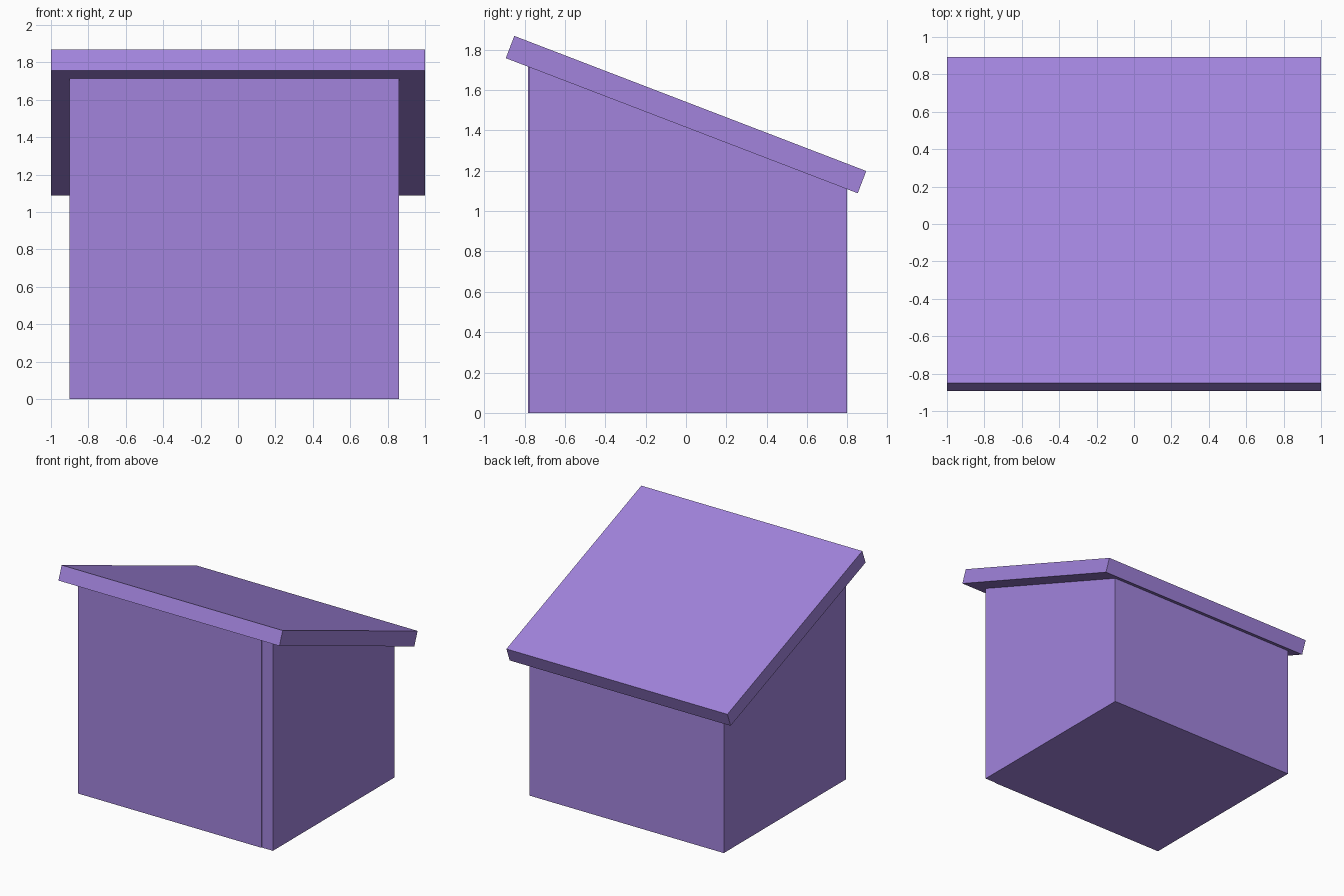
import bpy, bmesh, math

if "Cube" in bpy.data.objects:
    bpy.data.objects.remove(bpy.data.objects["Cube"])

mat = bpy.data.materials.new("purple")
mat.diffuse_color = (0.36, 0.23, 0.72, 1)
mat.use_nodes = True
mat.node_tree.nodes["Principled BSDF"].inputs["Base Color"].default_value = mat.diffuse_color


def extrude_x(name, profile, x0, x1):
    """Extrude a (y, z) profile from x0 to x1."""
    bm = bmesh.new()
    face = bm.faces.new([bm.verts.new((x0, y, z)) for y, z in profile])
    ext = bmesh.ops.extrude_face_region(bm, geom=[face])
    verts = [g for g in ext["geom"] if isinstance(g, bmesh.types.BMVert)]
    bmesh.ops.translate(bm, verts=verts, vec=(x1 - x0, 0, 0))
    bmesh.ops.recalc_face_normals(bm, faces=bm.faces)
    me = bpy.data.meshes.new(name)
    bm.to_mesh(me)
    bm.free()
    me.materials.append(mat)
    ob = bpy.data.objects.new(name, me)
    bpy.context.collection.objects.link(ob)
    return ob


SLOPE = math.radians(21)


def underside(y):
    return 1.415 - math.tan(SLOPE) * y


def wall(name, x0, x1, y0, y1):
    """Wall whose top follows the roof pitch."""
    extrude_x(name, [(y0, 0), (y1, 0), (y1, underside(y1)), (y0, underside(y0))], x0, x1)


# Four walls around a hollow inside
wall("left_wall", -0.90, -0.80, -0.68, 0.70)
wall("right_wall", 0.76, 0.86, -0.777, 0.70)
wall("front_wall", -0.90, 0.76, -0.782, -0.68)
wall("back_wall", -0.90, 0.86, 0.70, 0.797)

# Floor panel
extrude_x("floor", [(-0.68, 0), (0.70, 0), (0.70, 0.04), (-0.68, 0.04)], -0.80, 0.76)

# Tilted roof slab
t = 0.118
dy, dz = t * math.sin(SLOPE), t * math.cos(SLOPE)
lo, hi = 0.851, -0.893
extrude_x("roof", [(hi, underside(hi)), (lo, underside(lo)),
                   (lo + dy, underside(lo) + dz), (hi + dy, underside(hi) + dz)], -1, 1)
